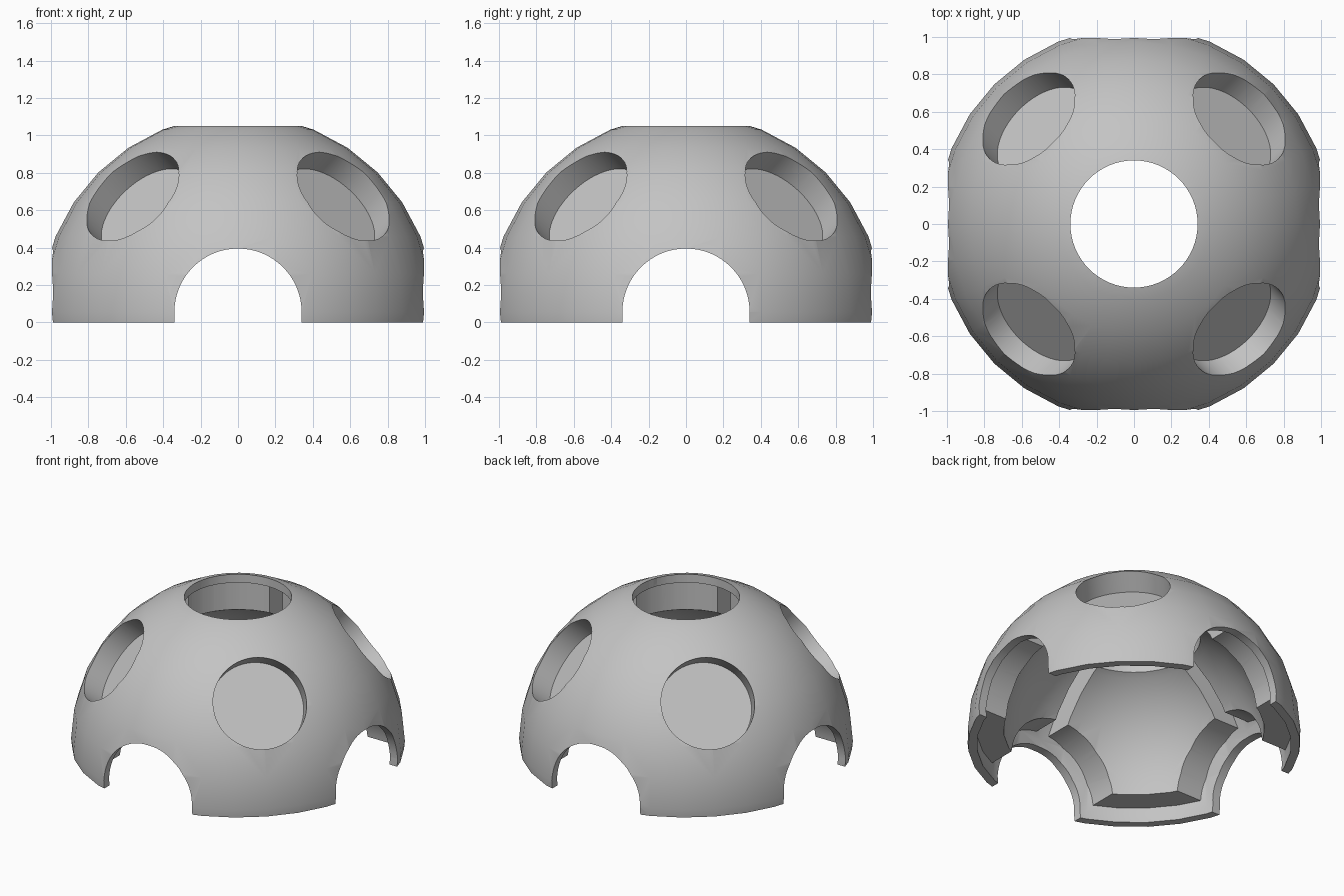
import bpy, math
from mathutils import Vector

if "Cube" in bpy.data.objects:
    bpy.data.objects.remove(bpy.data.objects["Cube"])

C = Vector((0, 0, 0.055))      # centre of the sphere
R_OUT, R_SHELL, R_PAD = 1.056, 1.0, 0.83
R_HOLE, R_PAD_HOLE, GAP = 0.34, 0.42, 0.05

grey = bpy.data.materials.new("light grey")
grey.diffuse_color = (0.55, 0.55, 0.55, 1)
grey.use_nodes = True
grey.node_tree.nodes["Principled BSDF"].inputs["Base Color"].default_value = grey.diffuse_color


def finish(name):
    ob = bpy.context.object
    ob.name = name
    bpy.ops.object.transform_apply(location=True, rotation=True, scale=True)
    ob.data.materials.append(grey)
    return ob


def ball(name, r):
    bpy.ops.mesh.primitive_uv_sphere_add(segments=32, ring_count=16, radius=r, location=C)
    return finish(name)


def box(name, size, loc):
    bpy.ops.mesh.primitive_cube_add(size=1, location=loc)
    bpy.context.object.scale = size
    return finish(name)


def rod(name, r, axis, near, far):
    """Cylinder along an axis through the sphere centre."""
    axis = Vector(axis).normalized()
    bpy.ops.mesh.primitive_cylinder_add(
        vertices=64, radius=r, depth=far - near, location=C + axis * (near + far) / 2,
        rotation=axis.to_track_quat('Z', 'Y').to_euler())
    return finish(name)


def combine(target, tool, op='DIFFERENCE'):
    m = target.modifiers.new("bool", 'BOOLEAN')
    m.operation, m.object, m.solver = op, tool, 'EXACT'
    bpy.context.view_layer.objects.active = target
    bpy.ops.object.modifier_apply(modifier=m.name)
    bpy.data.objects.remove(tool, do_unlink=True)


AXES = [(1, 0, 0), (0, 1, 0), (0, 0, 1)]

# Thin outer shell
dome = ball("dome", R_OUT)
combine(dome, ball("cutter", R_SHELL))

# Thick inner pads, set back from the seams, the holes and the base
pads = ball("pads", 1.03)
combine(pads, ball("cutter", R_PAD))
combine(pads, box("cutter", (2 * GAP, 3, 3), C))
combine(pads, box("cutter", (3, 2 * GAP, 3), C))
combine(pads, box("cutter", (3, 3, 2), (0, 0, C.z + GAP - 1)))
for a in AXES:
    combine(pads, rod("cutter", R_PAD_HOLE, a, -1.5, 1.5))
combine(dome, pads, 'UNION')

# Flat base, top hole and side arches
combine(dome, box("cutter", (3, 3, 2), (0, 0, -1)))
for a in AXES:
    combine(dome, rod("cutter", R_HOLE, a, -1.5, 1.5))
# Straight legs of the arches below the sphere centre
for size in ((2 * R_HOLE, 3, 0.255), (3, 2 * R_HOLE, 0.255)):
    combine(dome, box("cutter", size, (0, 0, C.z - 0.1275)))

# Round blind pockets on the four diagonals
for sx in (1, -1):
    for sy in (1, -1):
        combine(dome, rod("cutter", 0.299, (0.559 * sx, 0.559 * sy, 0.613), 0.865, 1.3))

bpy.ops.object.select_all(action='DESELECT')
dome.select_set(True)
bpy.context.view_layer.objects.active = dome
bpy.ops.object.shade_smooth_by_angle(angle=math.radians(30))
